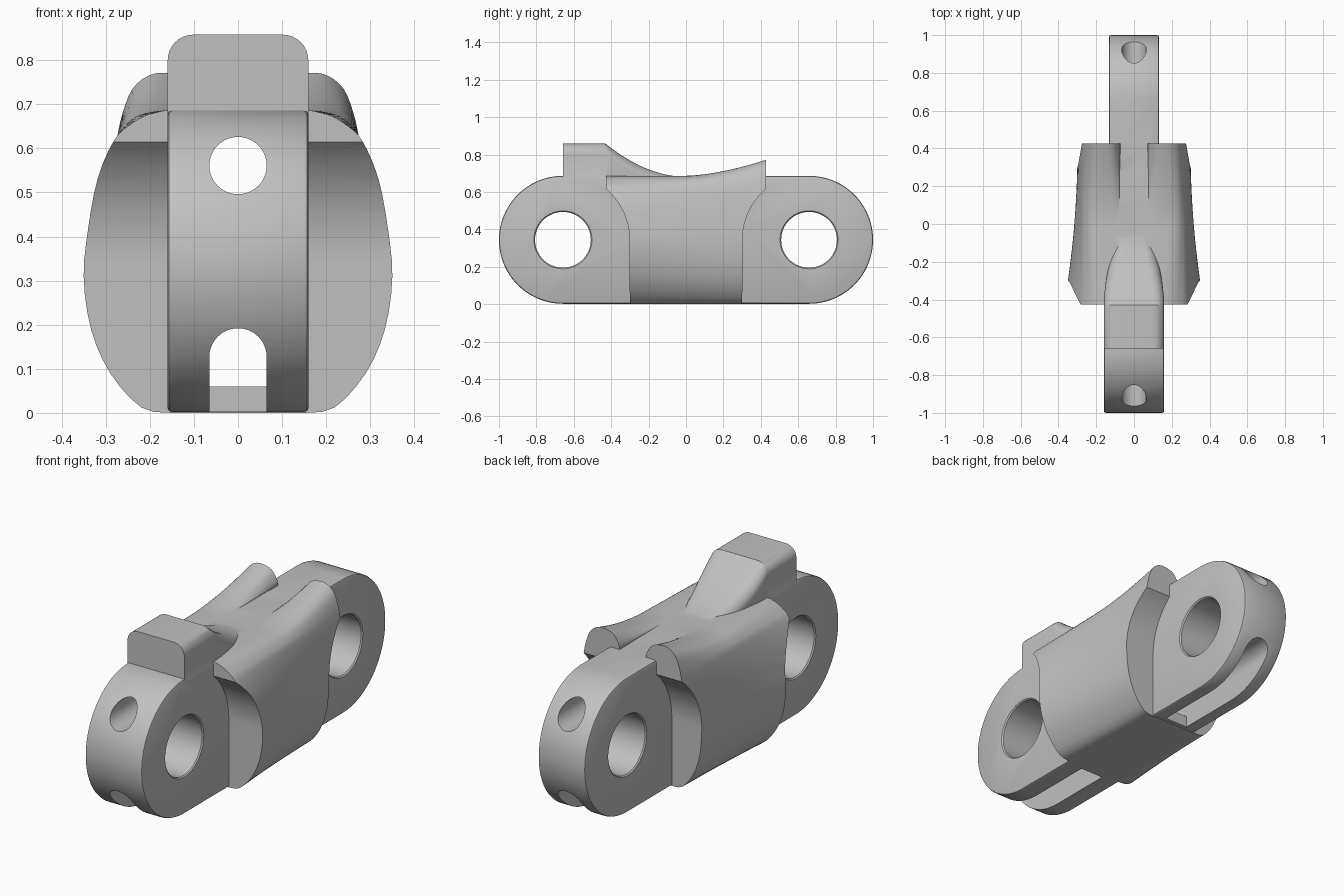
import bpy, bmesh, math
from mathutils import Vector

cube = bpy.data.objects.get("Cube")
if cube:
    bpy.data.objects.remove(cube)

HUB_Y, HUB_Z, HUB_R = 0.658, 0.344, 0.342
BODY_END = 0.427

grey = bpy.data.materials.new("plain_grey")
grey.use_nodes = True
colour = (0.53, 0.53, 0.53, 1)
grey.diffuse_color = colour
grey.node_tree.nodes["Principled BSDF"].inputs["Base Color"].default_value = colour


def loft(name, rings):
    """Skin closed rings of equal length and cap both ends."""
    bm = bmesh.new()
    rows = [[bm.verts.new(p) for p in ring] for ring in rings]
    n = len(rows[0])
    for a, b in zip(rows, rows[1:]):
        for i in range(n):
            j = (i + 1) % n
            bm.faces.new((a[i], a[j], b[j], b[i]))
    bm.faces.new(rows[0])
    bm.faces.new(rows[-1])
    bmesh.ops.recalc_face_normals(bm, faces=bm.faces)
    mesh = bpy.data.meshes.new(name)
    bm.to_mesh(mesh)
    bm.free()
    obj = bpy.data.objects.new(name, mesh)
    mesh.materials.append(grey)
    bpy.context.collection.objects.link(obj)
    return obj


def extrude_x(name, outline, half):
    return loft(name, [[(x, y, z) for y, z in outline] for x in (-half, half)])


def extrude_y(name, outline, y0, y1):
    return loft(name, [[(x, y, z) for x, z in outline] for y in (y0, y1)])


def arc(cu, cv, r, a0, a1, steps):
    angles = [math.radians(a0 + (a1 - a0) * i / steps) for i in range(steps + 1)]
    return [(cu + r * math.cos(a), cv + r * math.sin(a)) for a in angles]


def apply_modifier(obj, mod):
    bpy.context.view_layer.objects.active = obj
    bpy.ops.object.modifier_apply(modifier=mod.name)


def combine(obj, tool, operation):
    mod = obj.modifiers.new("cut", 'BOOLEAN')
    mod.operation, mod.solver, mod.object = operation, 'EXACT', tool
    apply_modifier(obj, mod)
    bpy.data.objects.remove(tool)


def spline(points, steps=3):
    """Smooth curve through the points."""
    pts = [Vector(p) for p in points]
    out = []
    for i in range(len(pts) - 1):
        p0, p1, p2 = pts[max(i - 1, 0)], pts[i], pts[i + 1]
        p3 = pts[min(i + 2, len(pts) - 1)]
        for s in range(steps):
            t = s / steps
            out.append(p1 + (p2 - p0) * t / 2
                       + (2 * p0 - 5 * p1 + 4 * p2 - p3) * t * t / 2
                       + (3 * p1 - p0 - 3 * p2 + p3) * t ** 3 / 2)
    return out + [pts[-1]]


def mirrored(half):
    """Close a half section that ends on the centre line."""
    return half + [(-x, z) for x, z in reversed(half[:-1])]


# Rounded link ends, wider at the front
def link_end(name, side, half):
    outline = [(side * y, z) for y, z in
               arc(HUB_Y, HUB_Z, HUB_R, -90, 90, 48)
               + [(-0.02, HUB_Z + HUB_R), (-0.02, HUB_Z - HUB_R)]]
    obj = extrude_x(name, outline, half)
    mod = obj.modifiers.new("chamfer", 'BEVEL')
    mod.width, mod.segments, mod.limit_method = 0.01, 2, 'ANGLE'
    apply_modifier(obj, mod)
    return obj


link = link_end("link", -1, 0.16)
rear_link = link_end("rear_link", 1, 0.132)

# Swollen middle body with two wings rising toward the back
front_half = spline([(.155, 0), (.23, .012), (.305, .09), (.352, .19), (.37, .31),
                     (.355, .42), (.325, .53), (.28, .62), (.25, .65), (.215, .672),
                     (.18, .683), (.16, .686), (.12, .686), (.1, .684), (.09, .683),
                     (0, .683)])
rear_half = spline([(.13, 0), (.19, .012), (.25, .09), (.285, .19), (.298, .31),
                    (.296, .42), (.288, .53), (.275, .62), (.262, .68), (.24, .735),
                    (.205, .765), (.165, .772), (.11, .757), (.078, .71), (.068, .682),
                    (0, .68)])
rings = []
for i in range(29):
    y = -0.45 + 0.9 * i / 28
    width_mix = 1 - ((0.43 - y) / 0.86) ** 2
    rise_mix = max(0, y / 0.43) ** 1.6
    half = [(a.x + (b.x - a.x) * width_mix, a.y + (b.y - a.y) * rise_mix)
            for a, b in zip(front_half, rear_half)]
    rings.append([(x, y, z) for x, z in mirrored(half)])
body = loft("body", rings)

# Body ends hollowed for clearance around the hubs
clear = HUB_R + 0.014
top_angle = math.degrees(math.acos((HUB_Y - BODY_END) / clear))
end_curve = [(-0.3, -0.1)] + arc(-HUB_Y, HUB_Z, clear, 0, top_angle, 16)
end_curve.append((-BODY_END, 1))
keep = end_curve + [(-y, z) for y, z in reversed(end_curve)]
combine(body, extrude_x("body_limits", keep, 0.6), 'INTERSECT')

# Stop lug with a tail that sweeps down into the body
rings = []
for i in range(26):
    y = -HUB_Y if i == 0 else -0.43 + 0.56 * (i - 1) / 24
    s = max(0, (y + 0.43) / 0.56)
    height = 0.68 + 0.178 * max(0, 1 - s * 1.27) ** 2
    width = 0.1595 - 0.085 * s * s * (3 - 2 * s)
    r = 0.058
    half = [(width, 0.6)] + arc(width - r, height - r, r, 0, 90, 8) + [(0, height)]
    rings.append([(x, y, z) for x, z in mirrored(half)])
lug = loft("stop_lug", rings)

for part in (rear_link, body, lug):
    combine(link, part, 'UNION')

# Pin holes with chamfered rims
for side, half in ((-1, 0.16), (1, 0.132)):
    rings = []
    for x, r in ((-half - .01, .165), (-half + .006, .149),
                 (half - .006, .149), (half + .01, .165)):
        circle = arc(side * HUB_Y, HUB_Z, r, 0, 360, 64)[:-1]
        rings.append([(x, y, z) for y, z in circle])
    combine(link, loft("pin_hole", rings), 'DIFFERENCE')

# Lengthwise bore above the pins, arched tunnel below
bore = arc(0, 0.561, 0.065, 0, 360, 40)[:-1]
combine(link, extrude_y("bore", bore, -1.2, 1.2), 'DIFFERENCE')


def arch(floor):
    return [(0.065, floor)] + arc(0, 0.127, 0.065, 0, 180, 20) + [(-0.065, floor)]


combine(link, extrude_y("tunnel", arch(0.06), -0.5, 0.5), 'DIFFERENCE')
for side in (-1, 1):
    slot = extrude_y("open_slot", arch(-0.1), side * 0.32, side * 1.2)
    combine(link, slot, 'DIFFERENCE')

# Smooth curved surfaces, sharp edges kept
bpy.ops.object.select_all(action='DESELECT')
link.select_set(True)
bpy.context.view_layer.objects.active = link
bpy.ops.object.shade_smooth_by_angle(angle=math.radians(30))
